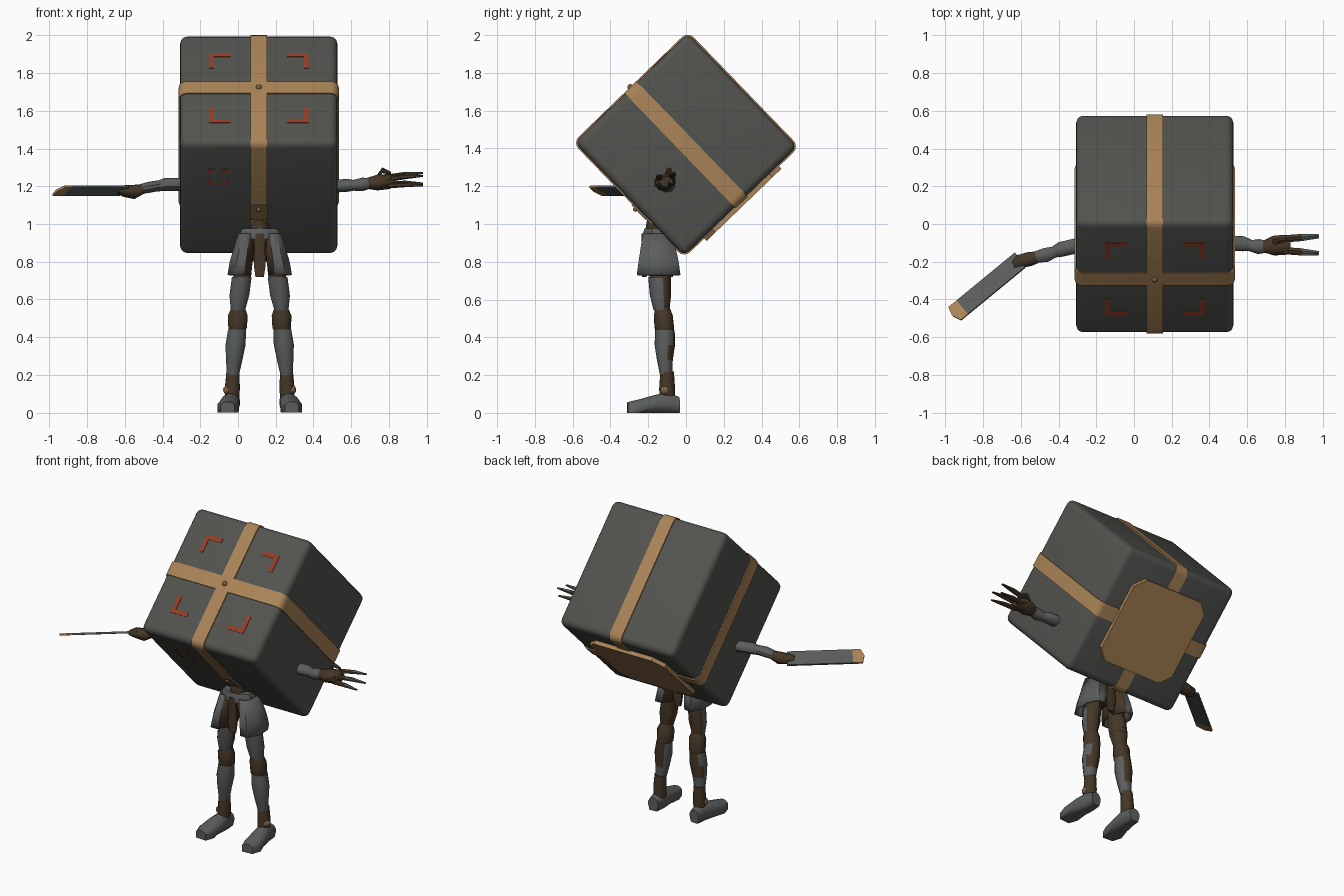
import bpy, bmesh
from math import radians, pi, cos, sin
from mathutils import Matrix, Vector

cube = bpy.data.objects.get("Cube")
if cube:
    bpy.data.objects.remove(cube, do_unlink=True)


def material(name, *rgb):
    m = bpy.data.materials.new(name)
    m.use_nodes = True
    m.diffuse_color = (*rgb, 1)
    bsdf = m.node_tree.nodes["Principled BSDF"]
    bsdf.inputs["Base Color"].default_value = (*rgb, 1)
    bsdf.inputs["Roughness"].default_value = 0.8
    return m


STONE = material("stone grey", 0.085, 0.085, 0.078)
ARMOUR = material("armour grey", 0.105, 0.11, 0.11)
TAN = material("strap tan", 0.4, 0.23, 0.095)
BROWN = material("dark brown", 0.06, 0.038, 0.02)
RED = material("rust red", 0.3, 0.045, 0.02)
CLASP = material("clasp brown", 0.2, 0.12, 0.055)


def finish(name, bm, mat, matrix=Matrix()):
    bmesh.ops.transform(bm, matrix=matrix, verts=bm.verts)
    bmesh.ops.recalc_face_normals(bm, faces=bm.faces)
    mesh = bpy.data.meshes.new(name)
    bm.to_mesh(mesh)
    bm.free()
    mesh.materials.append(mat)
    obj = bpy.data.objects.new(name, mesh)
    bpy.context.collection.objects.link(obj)
    bpy.ops.object.select_all(action="DESELECT")
    obj.select_set(True)
    bpy.context.view_layer.objects.active = obj
    bpy.ops.object.shade_smooth_by_angle(angle=radians(40))
    return obj


def rounded_box(name, size, radius, mat, matrix, axis=None):
    """Box with all edges rounded, or only those parallel to one axis."""
    bm = bmesh.new()
    bmesh.ops.create_cube(bm, size=1)
    bmesh.ops.scale(bm, vec=size, verts=bm.verts)
    edges = [e for e in bm.edges if axis is None
             or abs((e.verts[0].co - e.verts[1].co).normalized()[axis]) > 0.9]
    bmesh.ops.bevel(bm, geom=edges, offset=radius, segments=4, profile=0.5, affect="EDGES")
    return finish(name, bm, mat, matrix)


def plate(name, outline, depth, mat, matrix):
    """Flat outline extruded symmetrically about its plane."""
    bm = bmesh.new()
    face = bm.faces.new([bm.verts.new((u, v, -depth / 2)) for u, v in outline])
    top = bmesh.ops.extrude_face_region(bm, geom=[face])["geom"]
    bmesh.ops.translate(bm, vec=(0, 0, depth),
                        verts=[g for g in top if isinstance(g, bmesh.types.BMVert)])
    return finish(name, bm, mat, matrix)


def limb(name, rings, mat, sides=10, caps=True):
    """Loft elliptical rings given as x, y, z, side radius, second radius."""
    bm = bmesh.new()
    d = (Vector(rings[-1][:3]) - Vector(rings[0][:3])).normalized()
    if abs(d.z) > 0.8:
        u, v = Vector((1, 0, 0)), Vector((0, 1, 0))
    else:
        v = Vector((0, 0, 1))
        u = d.cross(v).normalized()
    loops = []
    for x, y, z, a, b in rings:
        angles = [2 * pi * (i + 0.5) / sides for i in range(sides)]
        loops.append([bm.verts.new(Vector((x, y, z)) + u * a * cos(t) + v * b * sin(t))
                      for t in angles])
    for low, high in zip(loops, loops[1:]):
        for i in range(sides):
            j = (i + 1) % sides
            bm.faces.new((low[i], low[j], high[j], high[i]))
    if caps:
        bm.faces.new(loops[0])
        bm.faces.new(loops[-1])
    return finish(name, bm, mat)


def paint(obj, mat, rule):
    obj.data.materials.append(mat)
    for p in obj.data.polygons:
        if rule(p):
            p.material_index = 1


def ball(name, loc, radius, mat, matrix=Matrix()):
    bm = bmesh.new()
    bmesh.ops.create_uvsphere(bm, u_segments=12, v_segments=8, radius=radius)
    return finish(name, bm, mat, matrix @ Matrix.Translation(loc))


# Tilted crate head with crossing straps
MID = 0.11
SIZE = 0.835
HALF = SIZE / 2
crate = Matrix.Translation((MID, 0, 1.42)) @ Matrix.Rotation(radians(-46), 4, "X")
rounded_box("crate", (SIZE, SIZE, SIZE), 0.04, STONE, crate)
WRAP = SIZE + 0.014
rounded_box("strap_vertical", (0.088, WRAP, WRAP), 0.045, TAN, crate, 0)
rounded_box("strap_horizontal", (WRAP, WRAP, 0.09), 0.045, TAN, crate, 2)


def side(degrees):
    """Plane on one face of the crate, turned about x from the front."""
    turn = Matrix.Rotation(radians(degrees), 4, "X")
    return (crate @ turn @ Matrix.Translation((0, -HALF, 0))
            @ Matrix.Rotation(pi / 2, 4, "X"))


def corner_marks(name, cu, cv, reach, arm, width, matrix):
    for su in (-1, 1):
        for sv in (-1, 1):
            shape = [(0, 0), (arm, 0), (arm, width), (width, width), (width, arm), (0, arm)]
            outline = [(cu + su * (reach - a), cv + sv * (reach - b)) for a, b in shape]
            plate(name, outline, 0.006, RED, matrix)


corner_marks("face_mark", 0, 0, 0.265, 0.115, 0.026, side(0))
corner_marks("underside_mark", -0.215, 0.17, 0.055, 0.035, 0.012, side(90))
ball("front_rivet", (0, 0, 0.006), 0.016, CLASP, side(0))
c = 0.046
plate("strap_clasp", [(-c, -0.14), (c, -0.14), (c, -0.03), (-c, -0.03)], 0.026, CLASP, side(90))
ball("clasp_rivet", (0, -0.06, 0.014), 0.012, CLASP, side(90))

# Chamfered plate on the back of the crate
w, k = 0.275, 0.21
octagon = [(-k, -w), (k, -w), (w, -k), (w, k), (k, w), (-k, w), (-w, k), (-w, -k)]
plate("back_plate", octagon, 0.05, TAN, side(180))

# Waist, belt and loin guard
HIP = 0.115
limb("waist", [(HIP, -0.15, 0.9, 0.06, 0.06), (HIP, -0.15, 0.97, 0.055, 0.065),
               (HIP, -0.14, 1.06, 0.045, 0.06)], BROWN)
limb("belt", [(HIP, -0.15, 0.92, 0.11, 0.085), (HIP, -0.15, 0.95, 0.115, 0.085),
              (HIP, -0.15, 0.975, 0.1, 0.075)], ARMOUR, 8)
limb("pelvis", [(HIP, -0.14, 0.8, 0.04, 0.05), (HIP, -0.14, 0.93, 0.1, 0.07)], BROWN, 8)
for y in (-0.22, -0.08):
    limb("loin_guard", [(HIP, y, 0.72, 0.026, 0.012), (HIP, y, 0.78, 0.036, 0.015),
                        (HIP, y, 0.95, 0.03, 0.015)], BROWN, 6)

# Legs
for s, label in ((-1, "right"), (1, "left")):
    def leg(part, rings, mat, sides=10, caps=True):
        placed = [(HIP + s * dx, y, z, a, b) for dx, y, z, a, b in rings]
        return limb(label + "_" + part, placed, mat, sides, caps)

    skirt = leg("hip_skirt", [(0.108, -0.145, 0.73, 0.068, 0.125),
                              (0.098, -0.145, 0.8, 0.066, 0.115),
                              (0.07, -0.15, 0.95, 0.048, 0.085)], ARMOUR, 8, False)
    paint(skirt, BROWN, lambda p: p.normal.x * s < -0.75)
    shell = skirt.modifiers.new("thickness", "SOLIDIFY")
    shell.thickness = 0.012
    leg("upper_thigh", [(0.075, -0.14, 0.92, 0.045, 0.055), (0.09, -0.14, 0.75, 0.05, 0.058),
                        (0.1, -0.13, 0.62, 0.045, 0.05)], BROWN)
    thigh = leg("thigh_guard", [(0.095, -0.14, 0.72, 0.055, 0.06),
                                (0.108, -0.135, 0.62, 0.055, 0.056),
                                (0.115, -0.13, 0.545, 0.04, 0.042)], ARMOUR)
    paint(thigh, BROWN, lambda p: p.normal.y > 0.5 or p.normal.x * s < -0.85)
    leg("knee", [(0.114, -0.125, 0.56, 0.036, 0.038), (0.116, -0.12, 0.515, 0.055, 0.05),
                 (0.117, -0.115, 0.45, 0.052, 0.052), (0.12, -0.11, 0.42, 0.04, 0.045)], BROWN)
    shin = leg("shin_guard", [(0.12, -0.112, 0.44, 0.05, 0.052), (0.128, -0.112, 0.36, 0.056, 0.054),
                              (0.135, -0.112, 0.28, 0.046, 0.042),
                              (0.142, -0.105, 0.2, 0.034, 0.033)], ARMOUR)
    paint(shin, BROWN, lambda p: p.normal.y > 0.6 and p.center.z > 0.3)
    leg("ankle", [(0.145, -0.1, 0.06, 0.038, 0.04), (0.145, -0.1, 0.13, 0.042, 0.042),
                  (0.142, -0.1, 0.22, 0.036, 0.036)], BROWN)
    ball(label + "_ankle_joint", (HIP + s * 0.168, -0.11, 0.12), 0.026, CLASP)
    foot = leg("foot", [(0.15, -0.035, 0.045, 0.036, 0.04), (0.15, -0.1, 0.055, 0.046, 0.055),
                        (0.16, -0.17, 0.045, 0.054, 0.05), (0.168, -0.25, 0.036, 0.058, 0.036),
                        (0.17, -0.31, 0.032, 0.038, 0.026)], ARMOUR, 12)
    for vert in foot.data.vertices:
        if vert.co.z < 0.03:
            vert.co.z = 0

# Left arm with open hand
limb("left_upper_arm", [(0.5, -0.1, 1.2, 0.042, 0.034), (0.58, -0.105, 1.205, 0.042, 0.034),
                        (0.63, -0.115, 1.205, 0.028, 0.026)], ARMOUR)
limb("left_forearm", [(0.61, -0.115, 1.205, 0.03, 0.028), (0.66, -0.12, 1.21, 0.042, 0.036),
                      (0.7, -0.12, 1.215, 0.034, 0.028)], ARMOUR)
limb("left_palm", [(0.68, -0.12, 1.215, 0.03, 0.028), (0.74, -0.115, 1.22, 0.055, 0.042),
                   (0.8, -0.11, 1.225, 0.056, 0.04), (0.83, -0.11, 1.225, 0.04, 0.028)], BROWN)
limb("left_thumb", [(0.73, -0.1, 1.23, 0.02, 0.02), (0.765, -0.09, 1.285, 0.015, 0.015),
                    (0.81, -0.085, 1.27, 0.008, 0.008)], BROWN, 6)
for y, z in ((-0.06, 1.27), (-0.07, 1.215), (-0.16, 1.205), (-0.15, 1.255)):
    base = Vector((0.8, -0.11 + (y + 0.11) * 0.7, 1.225 + (z - 1.235) * 0.7))
    tip = Vector((0.98, y, z))
    bend = base.lerp(tip, 0.5) + Vector((0, 0, 0.004))
    finger = limb("left_finger", [(*base, 0.018, 0.015), (*bend, 0.017, 0.013),
                                  (*tip, 0.007, 0.005)], BROWN, 6)
    paint(finger, ARMOUR, lambda p: p.normal.z > 0.3 and p.center.x > 0.88)

# Right arm holding a blade
limb("right_upper_arm", [(-0.28, -0.11, 1.21, 0.042, 0.034), (-0.39, -0.135, 1.21, 0.042, 0.034),
                         (-0.43, -0.15, 1.2, 0.03, 0.028)], ARMOUR)
limb("right_forearm", [(-0.41, -0.145, 1.205, 0.03, 0.028), (-0.47, -0.165, 1.195, 0.04, 0.03),
                       (-0.52, -0.175, 1.185, 0.032, 0.026)], ARMOUR)
limb("right_fist", [(-0.5, -0.172, 1.185, 0.03, 0.025), (-0.55, -0.185, 1.17, 0.04, 0.038),
                    (-0.61, -0.2, 1.175, 0.038, 0.03), (-0.64, -0.22, 1.175, 0.02, 0.014)], BROWN)
along = Vector((-0.773, -0.635, 0)).normalized()
across = Vector((0.57, -0.695, 0.43)).normalized()
flat = along.cross(across)
blade = (Matrix.Translation((-0.608, -0.195, 1.176))
         @ Matrix((along, across, flat)).transposed().to_4x4())
b = 0.052
plate("blade", [(-0.01, -b), (0, b), (0.39, b), (0.39, -b)], 0.012, ARMOUR, blade)
plate("blade_tip", [(0.39, -b), (0.39, b), (0.44, b), (0.46, 0), (0.447, -b)], 0.012, TAN, blade)
